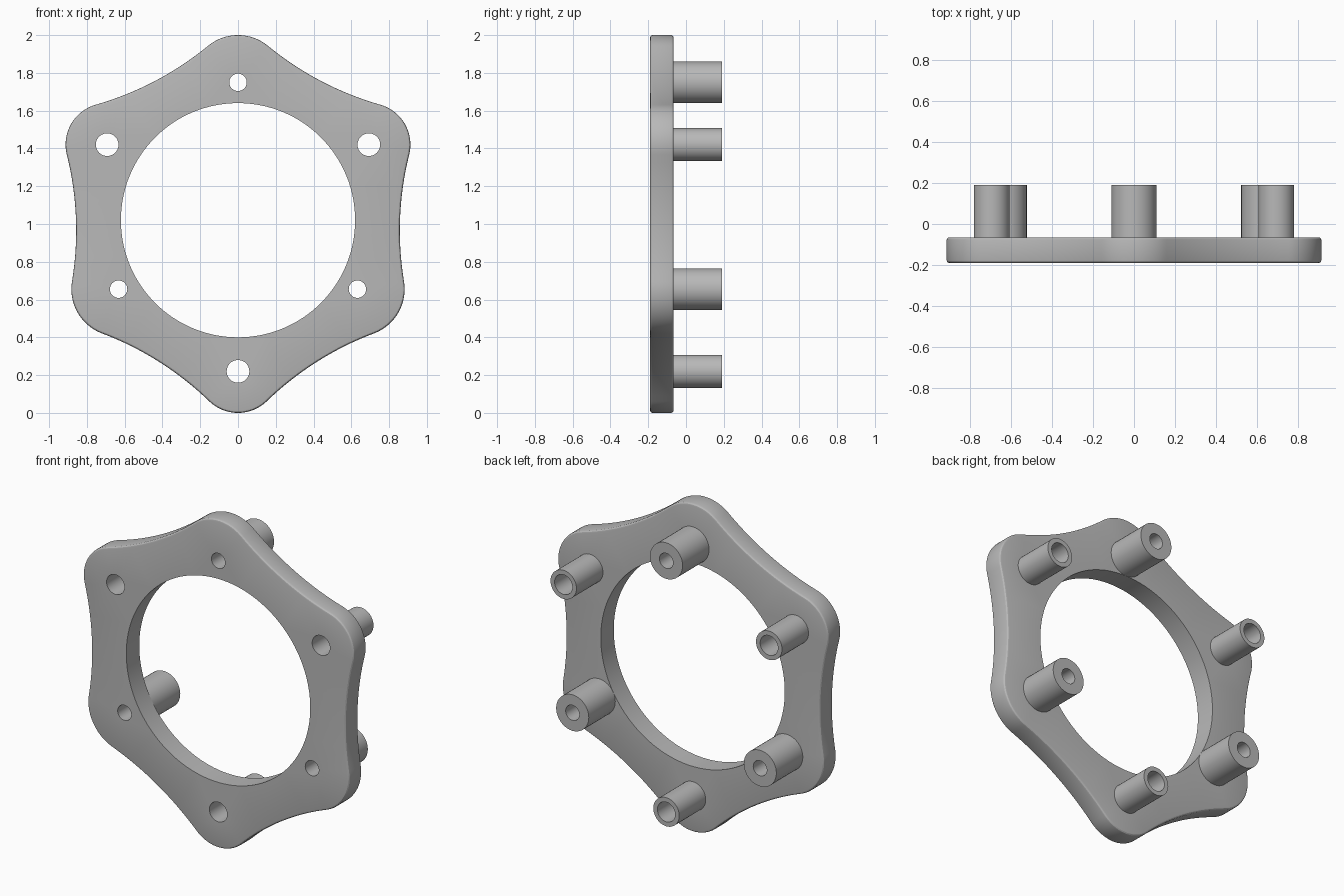
import bpy, bmesh, math
from mathutils import Vector

cube = bpy.data.objects.get("Cube")
if cube:
    bpy.data.objects.remove(cube)

FRONT, BACK, BOSS_END = -0.19, -0.065, 0.19
CENTRE = Vector((0, 1.02))
RING_R, HOLLOW_R, EDGE = 0.62, 1.65, 0.014

# Two alternating kinds of lobe: distance, lobe radius, boss radius, bore radius
WIDE = (0.73, 0.25, 0.11, 0.046)
SLIM = (0.80, 0.22, 0.0875, 0.06)

grey = bpy.data.materials.new("plain grey")
grey.use_nodes = True
colour = (0.48, 0.48, 0.48, 1)
grey.diffuse_color = colour
grey.node_tree.nodes["Principled BSDF"].inputs["Base Color"].default_value = colour


def polar(centre, radius, angle):
    return centre + radius * Vector((math.cos(angle), math.sin(angle)))


def angle_of(v):
    return math.atan2(v.y, v.x)


lobes = []
for i in range(6):
    kind = SLIM if i % 2 == 0 else WIDE
    lobes.append((polar(CENTRE, kind[0], math.radians(30 + 60 * i)), kind))


def hollow_centre(a, ra, b, rb):
    """Centre of the concave arc tangent to two neighbouring lobes."""
    d = (b - a).length
    da, db = HOLLOW_R + ra, HOLLOW_R + rb
    t = (da * da - db * db + d * d) / (2 * d)
    u = (b - a) / d
    return a + u * t + Vector((u.y, -u.x)) * math.sqrt(da * da - t * t)


hollows = []
for i in range(6):
    (a, ka), (b, kb) = lobes[i], lobes[(i + 1) % 6]
    hollows.append(hollow_centre(a, ka[1], b, kb[1]))


def outline(inset):
    """Lobes joined by concave arcs, shrunk evenly by inset."""
    pts = []
    for i in range(6):
        a, kind = lobes[i]
        c, b = hollows[i], lobes[(i + 1) % 6][0]
        start = angle_of(hollows[i - 1] - a)
        sweep = (angle_of(c - a) - start) % math.tau
        pts += [polar(a, kind[1] - inset, start + sweep * k / 20) for k in range(21)]
        start = angle_of(a - c)
        sweep = -((start - angle_of(b - c)) % math.tau)
        pts += [polar(c, HOLLOW_R + inset, start + sweep * k / 16) for k in range(1, 16)]
    return pts


def circle(centre, radius, n):
    return [polar(centre, radius, math.tau * k / n) for k in range(n)]


def add_loop(bm, pts, y):
    return [bm.verts.new((p.x, y, p.y)) for p in pts]


def bridge(bm, a, b):
    n = len(a)
    for k in range(n):
        bm.faces.new((a[k], a[(k + 1) % n], b[(k + 1) % n], b[k]))


def finish(bm, name):
    bmesh.ops.recalc_face_normals(bm, faces=bm.faces)
    mesh = bpy.data.meshes.new(name)
    bm.to_mesh(mesh)
    bm.free()
    mesh.materials.append(grey)
    obj = bpy.data.objects.new(name, mesh)
    bpy.context.collection.objects.link(obj)
    bpy.ops.object.select_all(action="DESELECT")
    obj.select_set(True)
    bpy.context.view_layer.objects.active = obj
    bpy.ops.object.shade_smooth_by_angle(angle=math.radians(28))


# Plate: rounded outer rim, then straight walls for the ring and the bores
bm = bmesh.new()
quarter = [math.pi / 2 * k / 3 for k in range(4)]
steps = [(FRONT + EDGE * (1 - math.sin(q)), EDGE * (1 - math.cos(q))) for q in reversed(quarter)]
steps += [(BACK - EDGE * (1 - math.sin(q)), EDGE * (1 - math.cos(q))) for q in quarter]
rim = [add_loop(bm, outline(inset), y) for y, inset in steps]
for a, b in zip(rim, rim[1:]):
    bridge(bm, a, b)
caps = [[rim[0]], [rim[-1]]]
openings = [circle(CENTRE, RING_R, 128)] + [circle(p, k[3], 40) for p, k in lobes]
for pts in openings:
    pair = [add_loop(bm, pts, y) for y in (FRONT, BACK)]
    bridge(bm, *pair)
    for cap, loop in zip(caps, pair):
        cap.append(loop)

# Flat front and back faces, filled around the openings
for cap in caps:
    edges = [bm.edges.get((lp[k - 1], lp[k])) for lp in cap for k in range(len(lp))]
    bmesh.ops.triangle_fill(bm, use_beauty=True, use_dissolve=False, edges=edges,
                            normal=(0, 1, 0))
finish(bm, "plate")

# Hollow bosses standing on the back
for i, (p, kind) in enumerate(lobes):
    bm = bmesh.new()
    section = [(kind[3], BACK), (kind[2], BACK), (kind[2], BOSS_END), (kind[3], BOSS_END)]
    loops = [add_loop(bm, circle(p, r, 40), y) for r, y in section]
    for k in range(4):
        bridge(bm, loops[k], loops[(k + 1) % 4])
    finish(bm, ("slim" if kind is SLIM else "wide") + "_boss_" + str(i // 2 + 1))
